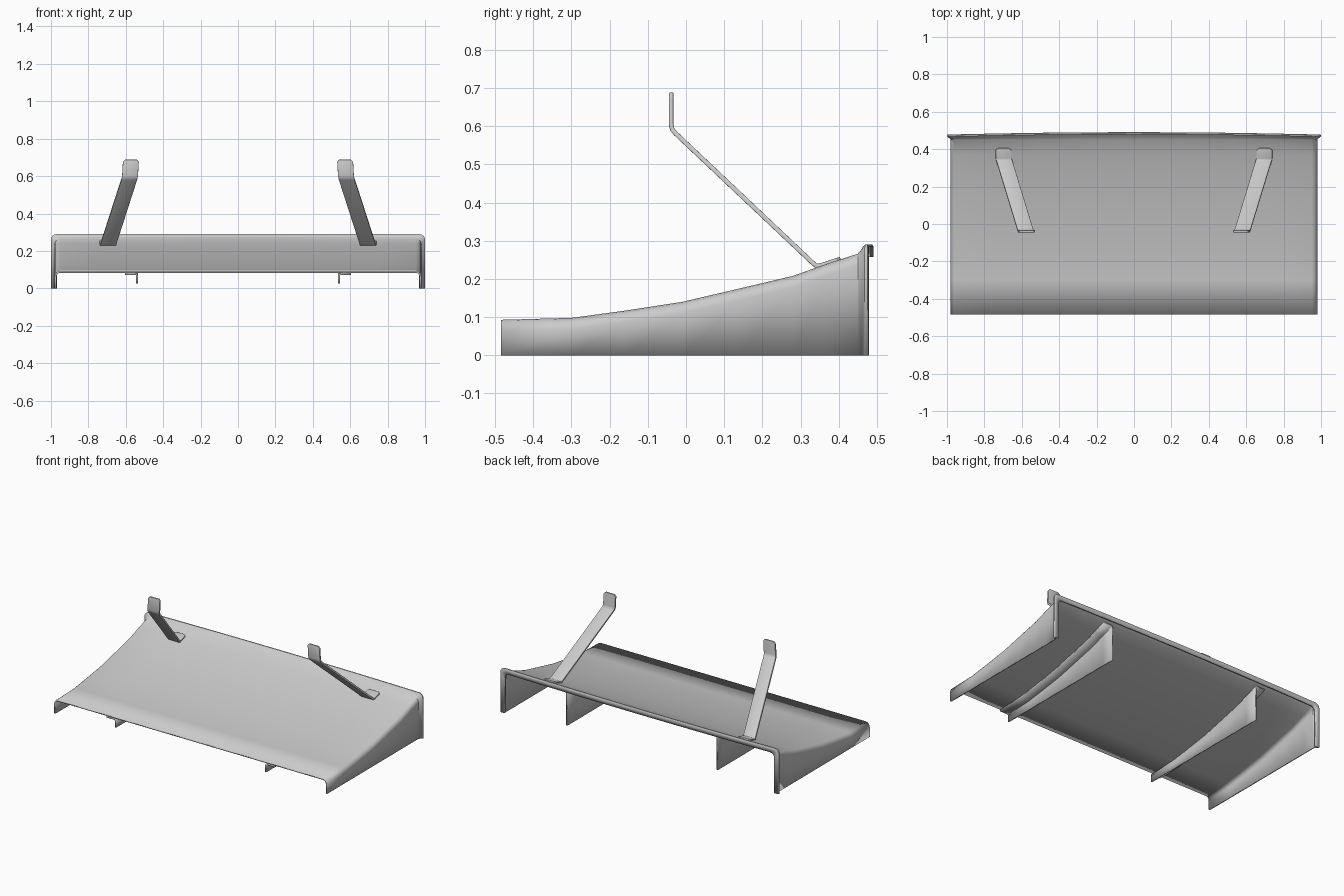
import bpy, math

cube = bpy.data.objects.get("Cube")
if cube:
    bpy.data.objects.remove(cube, do_unlink=True)

grey = bpy.data.materials.new("satin_grey")
grey.use_nodes = True
colour = (0.6, 0.6, 0.6, 1)
grey.diffuse_color = colour
grey.node_tree.nodes["Principled BSDF"].inputs["Base Color"].default_value = colour


def loft(name, sections, thickness, offset=-1, bevel=0.0):
    """Skin a row of equal-length cross-sections and give the sheet thickness."""
    n = len(sections[0])
    verts = [p for s in sections for p in s]
    faces = [(i * n + j, (i + 1) * n + j, (i + 1) * n + j + 1, i * n + j + 1)
             for i in range(len(sections) - 1) for j in range(n - 1)]
    mesh = bpy.data.meshes.new(name)
    mesh.from_pydata(verts, [], faces)
    mesh.materials.append(grey)
    ob = bpy.data.objects.new(name, mesh)
    bpy.context.collection.objects.link(ob)
    solid = ob.modifiers.new("Thickness", 'SOLIDIFY')
    solid.thickness, solid.offset = thickness, offset
    if bevel:
        bev = ob.modifiers.new("Soft edges", 'BEVEL')
        bev.width, bev.segments = bevel, 2
    bpy.ops.object.select_all(action='DESELECT')
    bpy.context.view_layer.objects.active = ob
    ob.select_set(True)
    bpy.ops.object.shade_smooth_by_angle(angle=math.radians(35))
    return ob


def mirrored(ob, name):
    """Right-hand copy across x = 0."""
    twin = bpy.data.objects.new(name, ob.data.copy())
    bpy.context.collection.objects.link(twin)
    for v in twin.data.vertices:
        v.co.x = -v.co.x
    twin.data.flip_normals()
    for m in ob.modifiers:
        if m.type == 'SOLIDIFY':
            c = twin.modifiers.new(m.name, m.type)
            c.thickness, c.offset = m.thickness, m.offset
        elif m.type == 'BEVEL':
            c = twin.modifiers.new(m.name, m.type)
            c.width, c.segments = m.width, m.segments


# Sweep of the top sheet: (y, z)
sweep = [(-0.485, 0.093), (-0.30, 0.098), (-0.16, 0.117), (-0.01, 0.14),
         (0.14, 0.175), (0.28, 0.208), (0.37, 0.24), (0.45, 0.266)]


# Shell: rounded channel section, flaring into a hooked rear lip
def channel(y, height, flare, bow):
    w, h, r = 0.98 + flare, height + flare, 0.03
    half = [(w, 0.0), (w, h - r)]
    half += [(w - r + r * math.cos(a), h - r + r * math.sin(a))
             for a in (math.radians(d) for d in (22.5, 45, 67.5, 90))]
    half += [(x, h) for x in (0.75, 0.5, 0.25)]
    line = half + [(0, h)] + [(-x, z) for x, z in reversed(half)]
    return [(x, y + bow * (1 - x * x), z) for x, z in line]


shell = [channel(y, z, 0, 0) for y, z in sweep]
shell += [channel(y, 0.27, f, b) for y, f, b in
          [(0.458, 0.006, 0.006), (0.464, 0.016, 0.013), (0.468, 0.02, 0.013),
           (0.475, 0.02, 0.013), (0.478, 0.015, 0.013), (0.478, -0.012, 0.013)]]
loft("shell", shell, 0.01)

# Under-fins: upright web with a mounting flange following the sheet
fin = [[(x, y, top) for x, top in
        ((0.605, z - 0.011), (0.553, z - 0.011), (0.541, z - 0.014),
         (0.535, z - 0.024), (0.535, 0.025))] for y, z in sweep]
left_fin = loft("left_fin", fin, 0.01)
mirrored(left_fin, "right_fin")

# Stays: flat bar with a foot on the sheet and an upright tab: (x, y, z, width)
path = [(0.697, 0.405, 0.252, 0.06), (0.697, 0.395, 0.249, 0.085),
        (0.697, 0.352, 0.235, 0.085), (0.695, 0.342, 0.234, 0.085),
        (0.692, 0.333, 0.241, 0.085), (0.582, -0.028, 0.582, 0.085),
        (0.579, -0.036, 0.592, 0.085), (0.577, -0.039, 0.605, 0.085),
        (0.573, -0.039, 0.676, 0.085), (0.572, -0.039, 0.688, 0.064)]
stay = [[(x + w / 2, y, z), (x - w / 2, y, z)] for x, y, z, w in path]
left_stay = loft("left_stay", stay, 0.012, 0, 0.002)
mirrored(left_stay, "right_stay")
